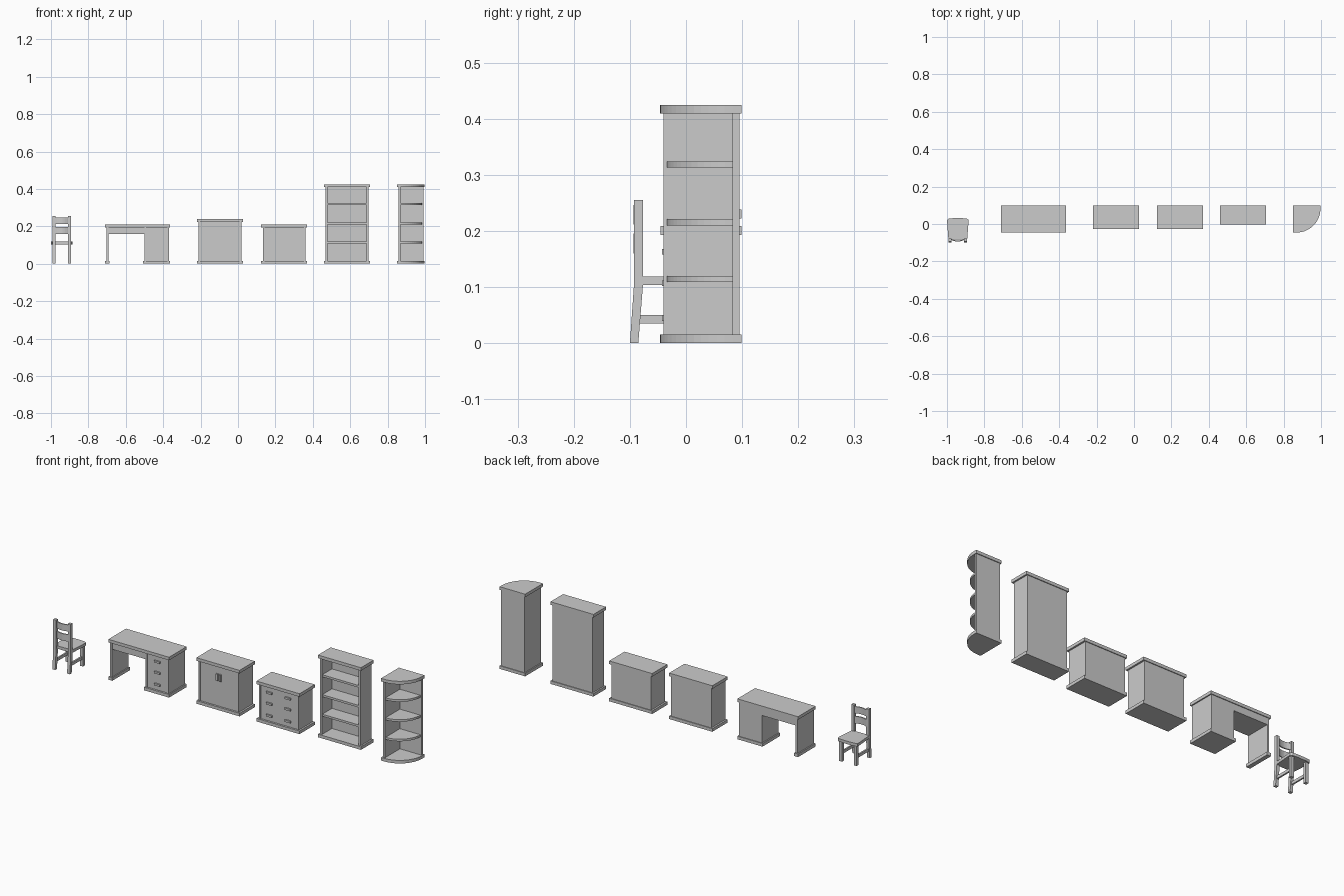
import bpy, math

if "Cube" in bpy.data.objects:
    bpy.data.objects.remove(bpy.data.objects["Cube"])

Y_BACK = 0.099   # rear edge of tops and plinths
B_BACK = 0.095   # rear face of carcasses


def mesh(name, verts, faces):
    me = bpy.data.meshes.new(name)
    me.from_pydata(verts, [], faces)
    ob = bpy.data.objects.new(name, me)
    bpy.context.collection.objects.link(ob)
    return ob


def box(name, x0, x1, y0, y1, z0, z1):
    v = [(x, y, z) for z in (z0, z1) for x, y in ((x0, y0), (x1, y0), (x1, y1), (x0, y1))]
    return mesh(name, v, [(3, 2, 1, 0), (4, 5, 6, 7), (0, 1, 5, 4),
                          (1, 2, 6, 5), (2, 3, 7, 6), (3, 0, 4, 7)])


def prism(name, pts, lo, hi, axis='z'):
    """Extrude a counter-clockwise outline along z (xy outline) or x (yz outline)."""
    n = len(pts)
    place = (lambda p, t: (p[0], p[1], t)) if axis == 'z' else (lambda p, t: (t, p[0], p[1]))
    v = [place(p, t) for t in (lo, hi) for p in pts]
    f = [tuple(range(n))[::-1], tuple(range(n, 2 * n))]
    f += [(i, (i + 1) % n, (i + 1) % n + n, i + n) for i in range(n)]
    return mesh(name, v, f)


def slabs(name, x0, x1, y0, height):
    """Overhanging plinth and top."""
    box(name + "_plinth", x0, x1, y0, Y_BACK, 0, 0.016)
    box(name + "_top", x0, x1, y0, Y_BACK, height - 0.016, height)


def carcass(name, x0, x1, y0, z1):
    """Closed body: two side panels with a slightly recessed front between."""
    for side, a in (("left", x0), ("right", x1 - 0.009)):
        box(f"{name}_{side}_panel", a, a + 0.009, y0, B_BACK, 0.016, z1)
    box(name + "_front_block", x0 + 0.009, x1 - 0.009, y0 + 0.004, B_BACK, 0.016, z1)


def drawer_handles(name, xs, y):
    for x in xs:
        for z in (0.163, 0.107, 0.045):
            box(name + "_handle", x - 0.016, x + 0.016, y - 0.008, y, z - 0.005, z + 0.005)


# Chair (faces +y, towards the back)
cx = -0.942
seat = [(-0.050, -0.083), (0.050, -0.083), (0.0575, 0.015), (0.056, 0.023), (0.050, 0.028),
        (0.025, 0.031), (-0.025, 0.031), (-0.050, 0.028), (-0.056, 0.023), (-0.0575, 0.015)]
prism("chair_seat", [(cx + x, y) for x, y in seat], 0.104, 0.119)
post = [(-0.100, 0), (-0.085, 0), (-0.077, 0.10), (-0.077, 0.255), (-0.093, 0.255), (-0.093, 0.10)]
for s in (-1, 1):
    a, b = sorted((cx + s * 0.034, cx + s * 0.050))
    prism("chair_back_post", post, a, b, 'x')
    box("chair_front_leg", a, b, 0.006, 0.022, 0, 0.104)
    box("chair_side_stretcher", a + 0.004, b - 0.004, -0.088, 0.008, 0.035, 0.050)
# bowed back rails
N = 8
for z0, z1 in ((0.212, 0.246), (0.160, 0.196)):
    xs = [-0.036 + 0.072 * i / N for i in range(N + 1)]
    bow = [(cx + x, -0.094 + 0.009 * (x / 0.036) ** 2) for x in xs]
    prism("chair_back_rail", bow + [(x, y + 0.006) for x, y in reversed(bow)], z0, z1)

# Desk with drawer pedestal
box("desk_top", -0.710, -0.363, -0.045, Y_BACK, 0.193, 0.209)
box("desk_leg_foot", -0.710, -0.688, -0.045, Y_BACK, 0, 0.016)
box("desk_leg_panel", -0.704, -0.693, -0.039, B_BACK, 0.016, 0.193)
box("desk_centre_drawer", -0.693, -0.500, -0.036, B_BACK, 0.158, 0.193)
box("desk_pedestal_plinth", -0.507, -0.363, -0.045, Y_BACK, 0, 0.016)
carcass("desk_pedestal", -0.501, -0.369, -0.039, 0.193)
drawer_handles("desk_drawer", [-0.435], -0.035)

# Two-door cabinet
slabs("cabinet", -0.220, 0.027, -0.026, 0.238)
carcass("cabinet", -0.211, 0.018, -0.020, 0.222)
for x in (-0.1055, -0.0875):
    box("cabinet_door_handle", x - 0.005, x + 0.005, -0.024, -0.016, 0.147, 0.183)

# Chest of drawers
slabs("chest", 0.124, 0.370, -0.026, 0.209)
carcass("chest", 0.133, 0.361, -0.020, 0.193)
drawer_handles("chest_drawer", [0.192, 0.299], -0.016)

# Open bookcase
SHELVES = (0.109, 0.210, 0.313)
slabs("bookcase", 0.460, 0.706, -0.004, 0.425)
for x in (0.468, 0.688):
    box("bookcase_side", x, x + 0.010, 0.002, B_BACK, 0.016, 0.409)
box("bookcase_back", 0.478, 0.688, 0.085, B_BACK, 0.016, 0.409)
for z in SHELVES:
    box("bookcase_shelf", 0.478, 0.688, 0.006, 0.085, z, z + 0.011)

# Quarter-round corner shelf
px, py = 0.868, 0.083


def quarter(r):
    return [(px + r * math.sin(t), py - r * math.cos(t))
            for t in (math.pi / 2 * i / 14 for i in range(15))]


outline = [(0.851, Y_BACK), (0.851, py - 0.129)] + quarter(0.129) + [(px + 0.129, Y_BACK)]
prism("corner_plinth", outline, 0, 0.016)
prism("corner_top", outline, 0.409, 0.425)
box("corner_side_panel", 0.857, px, -0.040, B_BACK, 0.016, 0.409)
box("corner_back_panel", px, 0.992, py, B_BACK, 0.016, 0.409)
for z in SHELVES:
    prism("corner_shelf", [(px, py)] + quarter(0.117), z, z + 0.011)
